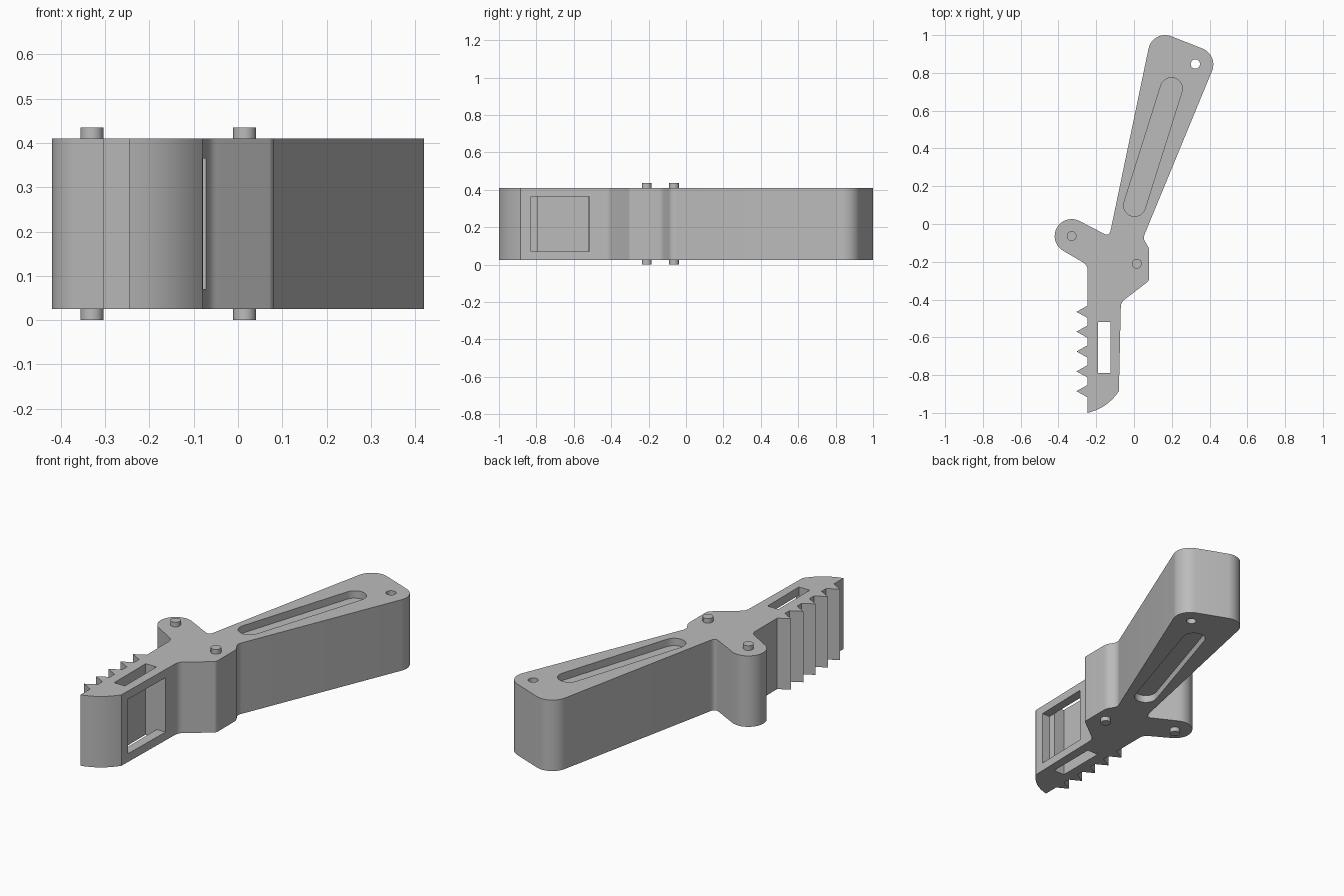
import bpy, bmesh
from math import sin, cos, radians
from mathutils import Vector

cube = bpy.data.objects.get("Cube")
if cube:
    bpy.data.objects.remove(cube, do_unlink=True)

BOTTOM, TOP = 0.025, 0.41
RECESS = 0.04

grey = bpy.data.materials.new("plain grey")
grey.use_nodes = True
COLOUR = (0.5, 0.5, 0.5, 1)
grey.diffuse_color = COLOUR
grey.node_tree.nodes["Principled BSDF"].inputs["Base Color"].default_value = COLOUR


def arc(cx, cy, r, start, end, steps=12):
    angles = [radians(start + (end - start) * i / steps) for i in range(steps + 1)]
    return [(cx + r * cos(a), cy + r * sin(a)) for a in angles]


def curve(a, b, c, steps=8):
    a, b, c = Vector(a), Vector(b), Vector(c)
    ts = [i / steps for i in range(steps + 1)]
    return [tuple(a * (1 - t) ** 2 + b * 2 * t * (1 - t) + c * t * t) for t in ts]


def prism(name, outline, z0, z1):
    bm = bmesh.new()
    face = bm.faces.new([bm.verts.new((x, y, z0)) for x, y in outline])
    ext = bmesh.ops.extrude_face_region(bm, geom=[face])
    verts = [g for g in ext["geom"] if isinstance(g, bmesh.types.BMVert)]
    bmesh.ops.translate(bm, verts=verts, vec=(0, 0, z1 - z0))
    bmesh.ops.recalc_face_normals(bm, faces=bm.faces)
    mesh = bpy.data.meshes.new(name)
    bm.to_mesh(mesh)
    bm.free()
    mesh.materials.append(grey)
    obj = bpy.data.objects.new(name, mesh)
    bpy.context.collection.objects.link(obj)
    return obj


def rectangle(x0, x1, y0, y1):
    return [(x0, y0), (x1, y0), (x1, y1), (x0, y1)]


def activate(obj):
    bpy.ops.object.select_all(action="DESELECT")
    obj.select_set(True)
    bpy.context.view_layer.objects.active = obj


# Body outline, counter-clockwise from the curved front tip
outline = curve((-0.245, -1.0), (-0.14, -0.975), (-0.08, -0.885))
outline += curve((-0.07, -0.44), (-0.07, -0.415), (-0.05, -0.4))
outline += curve((0.07, -0.308), (0.08, -0.3), (0.08, -0.288))
outline += curve((0.08, -0.145), (0.08, -0.13), (0.073, -0.118))
outline += curve((0.06, -0.095), (0.045, -0.075), (0.06, -0.045))
# Rounded handle end
outline += arc(0.33, 0.845, 0.09, -22, 68)
outline += arc(0.165, 0.91, 0.09, 68, 168)
# Notch, side pivot arm and the corner below it
outline += curve((-0.123, -0.03), (-0.13, -0.067), (-0.158, -0.052))
outline += arc(-0.33, -0.064, 0.09, 62, 242, 18)
outline += curve((-0.275, -0.2), (-0.245, -0.217), (-0.245, -0.245))
# Row of teeth
for i in range(5):
    y = -0.465 - 0.105 * i
    outline += [(-0.245, y + 0.033), (-0.305, y), (-0.245, y - 0.033)]
body = prism("body", outline, BOTTOM, TOP)

# Long rounded grooves, cord hole, jaw slot and side window
groove = arc(0.003, 0.098, 0.058, 163, 343) + arc(0.198, 0.717, 0.058, -17, 163)
cutters = [
    prism("groove_top_cutter", groove, TOP - RECESS, TOP + 0.1),
    prism("groove_bottom_cutter", groove, BOTTOM - 0.1, BOTTOM + RECESS),
    prism("cord_hole_cutter", arc(0.325, 0.847, 0.025, 0, 345, 23), -0.1, 0.6),
    prism("jaw_slot_cutter", rectangle(-0.19, -0.125, -0.79, -0.52), -0.1, 0.6),
    prism("side_window_cutter", rectangle(-0.126, 0.1, -0.83, -0.519), 0.07, 0.365),
]
activate(body)
for cutter in cutters:
    mod = body.modifiers.new(cutter.name, "BOOLEAN")
    mod.operation = "DIFFERENCE"
    mod.solver = "EXACT"
    mod.object = cutter
    bpy.ops.object.modifier_apply(modifier=mod.name)
    bpy.data.objects.remove(cutter, do_unlink=True)
parts = [body]

# Pivot pins standing out on both faces
for name, x, y in (("arm_pin", -0.33, -0.064), ("centre_pin", 0.015, -0.21)):
    circle = arc(x, y, 0.026, 0, 345, 23)
    parts.append(prism(name + "_top", circle, TOP - 0.01, 0.435))
    parts.append(prism(name + "_bottom", circle, 0, BOTTOM + 0.01))

for part in parts:
    activate(part)
    bpy.ops.object.shade_smooth_by_angle(angle=radians(25))
